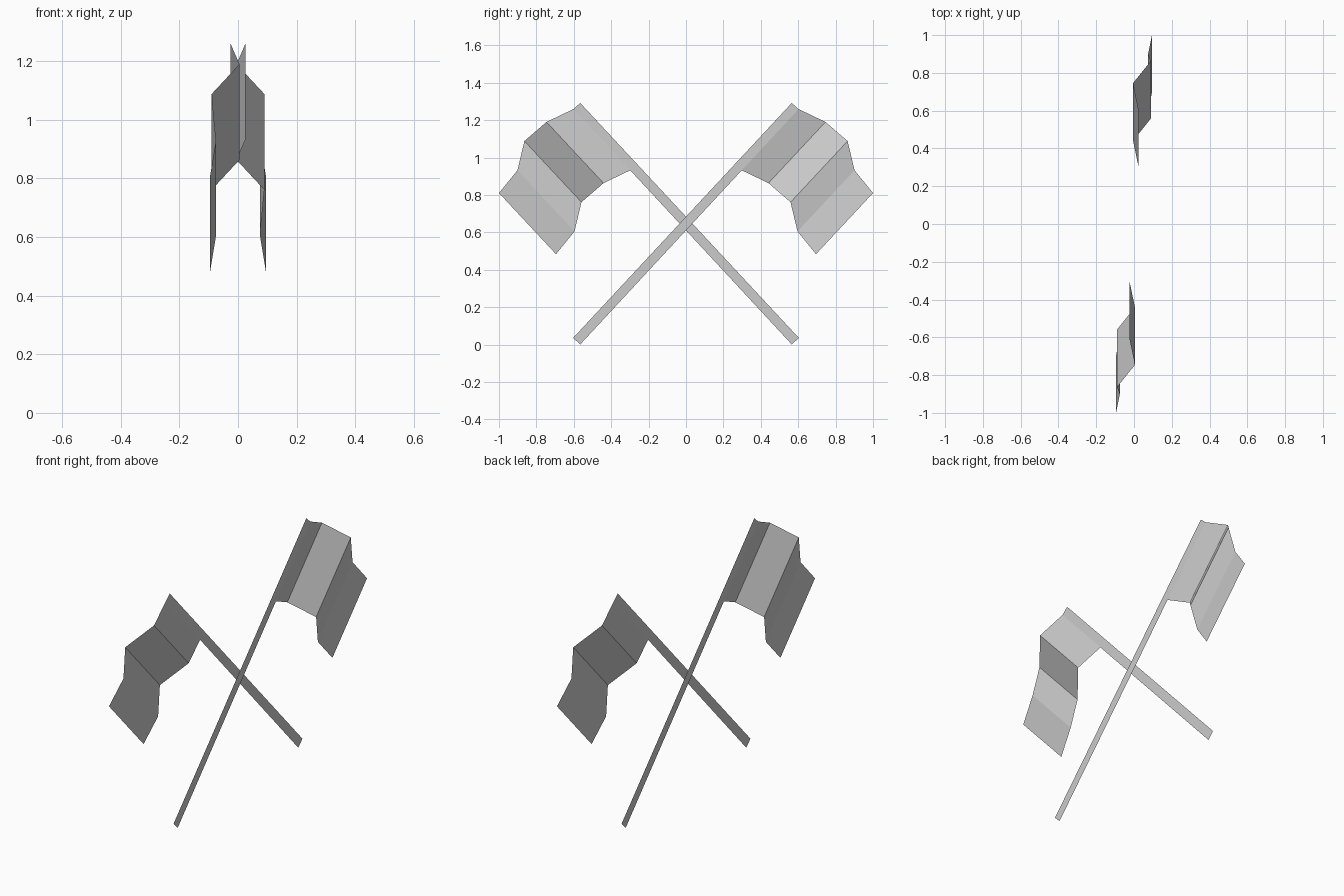
import bpy
from math import pi
from mathutils import Matrix, Vector

if "Cube" in bpy.data.objects:
    bpy.data.objects.remove(bpy.data.objects["Cube"])

# Folded cloth profile along the top edge, starting at the pole (x, y, z)
FOLDS = [(0.025, 0.602, 1.259), (-0.005, 0.746, 1.19), (0.09, 0.864, 1.088),
         (0.075, 0.901, 0.932), (0.095, 1.0, 0.81)]
DROP = Vector((0, -0.305, -0.327))      # cloth height, parallel to the pole
POLE = [(0.025, -0.566, 0.0), (0.025, 0.602, 1.259),
        (0.025, 0.565, 1.291), (0.025, -0.603, 0.036)]


def sheet(name, verts, faces, turn):
    mesh = bpy.data.meshes.new(name)
    mesh.from_pydata([turn @ Vector(v) for v in verts], [], faces)
    mesh.update()
    obj = bpy.data.objects.new(name, mesh)
    bpy.context.collection.objects.link(obj)
    return obj


# Two crossed flags, the second turned half way round the vertical axis
for side, angle in (("right", 0), ("left", pi)):
    turn = Matrix.Rotation(angle, 3, 'Z')

    # Flat pole strip
    sheet(f"{side}_pole", POLE, [(0, 1, 2, 3)], turn)

    # Pleated cloth
    n = len(FOLDS)
    verts = [Vector(p) for p in FOLDS] + [Vector(p) + DROP for p in FOLDS]
    faces = [(i, i + n, i + n + 1, i + 1) for i in range(n - 1)]
    sheet(f"{side}_cloth", verts, faces, turn)
